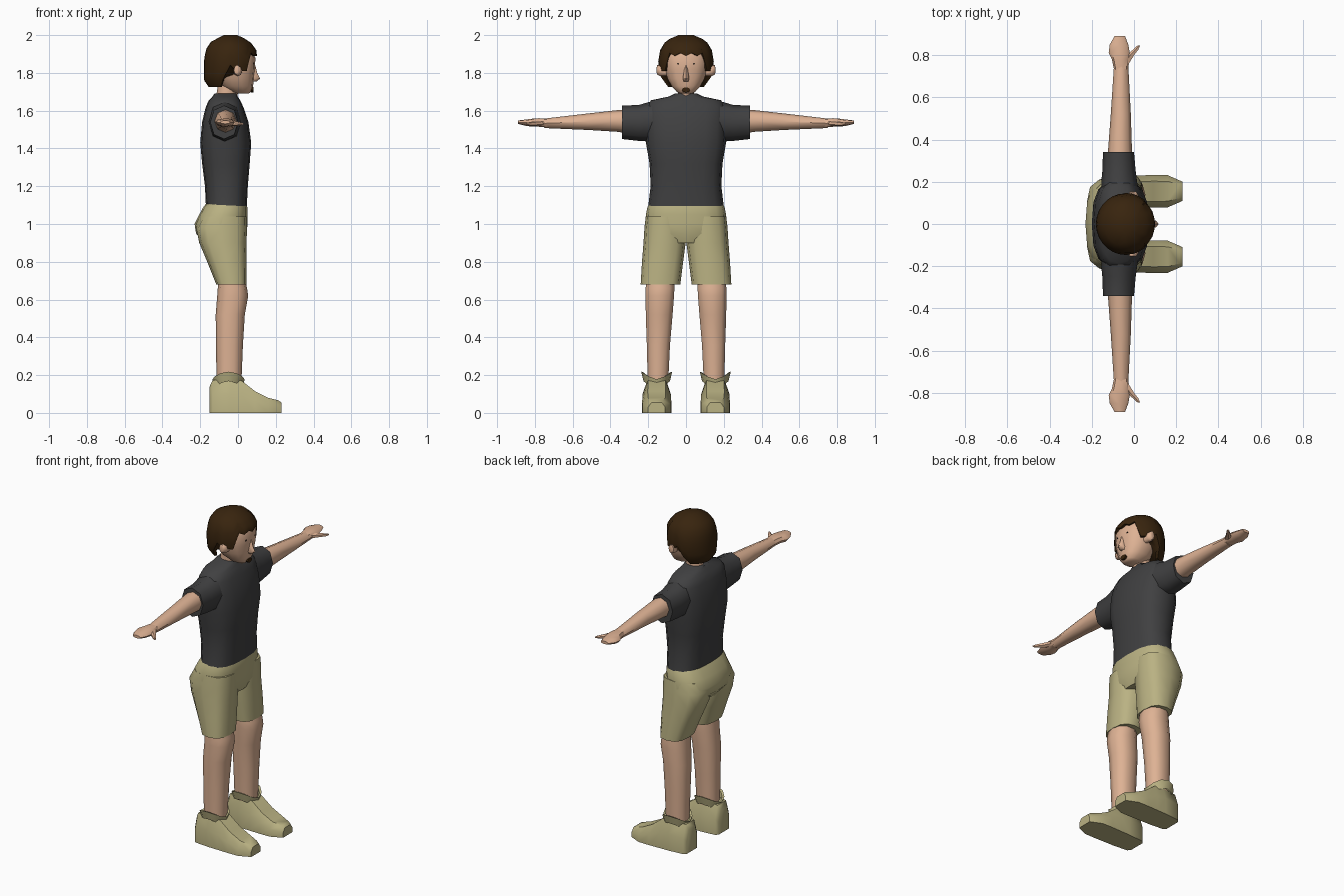
import bpy, bmesh, math
from mathutils import Vector


def material(name, r, g, b):
    m = bpy.data.materials.new(name)
    lin = [((c / 255 + 0.055) / 1.055) ** 2.4 for c in (r, g, b)]
    m.diffuse_color = (*lin, 1)
    return m


SKIN = material("skin", 222, 178, 148)
HAIR = material("dark brown hair", 56, 36, 14)
SHIRT = material("charcoal cloth", 64, 64, 65)
KHAKI = material("khaki", 186, 178, 131)
BLACK = material("black", 15, 12, 10)


def loft(name, rings, mat, caps=True, angle=50):
    """Skin a list of equal-length point rings."""
    bm = bmesh.new()
    vr = [[bm.verts.new(p) for p in r] for r in rings]
    n = len(vr[0])
    for a, b in zip(vr, vr[1:]):
        for i in range(n):
            j = (i + 1) % n
            bm.faces.new((a[i], a[j], b[j], b[i]))
    if caps:
        bm.faces.new(vr[0])
        bm.faces.new(vr[-1])
    bmesh.ops.recalc_face_normals(bm, faces=bm.faces)
    me = bpy.data.meshes.new(name)
    bm.to_mesh(me)
    bm.free()
    me.materials.append(mat)
    ob = bpy.data.objects.new(name, me)
    bpy.context.collection.objects.link(ob)
    bpy.ops.object.select_all(action='DESELECT')
    ob.select_set(True)
    bpy.context.view_layer.objects.active = ob
    bpy.ops.object.shade_smooth_by_angle(angle=math.radians(angle))
    return ob


def oval(u0, u1, v0, v1, n, p=1.0):
    """Oval (p=1) or boxy oval (p<1) filling a rectangle."""
    pts = []
    for i in range(n):
        a = 2 * math.pi * i / n
        c, s = math.cos(a), math.sin(a)
        c = math.copysign(abs(c) ** p, c) if abs(c) > 1e-6 else 0
        s = math.copysign(abs(s) ** p, s) if abs(s) > 1e-6 else 0
        pts.append(((u0 + u1) / 2 + c * (u1 - u0) / 2, (v0 + v1) / 2 + s * (v1 - v0) / 2))
    return pts


def upright(rows, n, p=1.0, s=1):
    """Rows of (z, x0, x1, y0, y1)."""
    return [[(x, s * y, z) for x, y in oval(x0, x1, y0, y1, n, p)] for z, x0, x1, y0, y1 in rows]


def centred(rows, n, p=1.0):
    """Rows of (z, x0, x1, half width)."""
    return upright([(z, a, b, -h, h) for z, a, b, h in rows], n, p)


def sideways(rows, n, s, p=1.0):
    """Rows of (y, x0, x1, z0, z1), with a corner at the top."""
    return [[(x, s * y, z) for z, x in oval(z0, z1, x0, x1, n, p)] for y, x0, x1, z0, z1 in rows]


# Torso of the shirt, neck
loft("shirt_body", centred([
    (1.095, -.17, .047, .20), (1.20, -.175, .052, .187), (1.32, -.19, .062, .193),
    (1.43, -.20, .07, .212), (1.54, -.19, .055, .215), (1.615, -.172, .03, .215),
    (1.655, -.155, .012, .185), (1.675, -.135, -.002, .09), (1.69, -.125, -.008, .06)], 16, .75), SHIRT)
loft("neck", centred([(1.62, -.12, -.01, .05), (1.70, -.112, 0, .045), (1.77, -.10, .02, .05)], 10), SKIN)

# Hips of the shorts
loft("shorts_hips", centred([
    (1.115, -.163, .04, .192), (1.09, -.183, .049, .204), (1.05, -.205, .05, .212),
    (1.0, -.23, .05, .217), (.95, -.222, .047, .214), (.90, -.18, .03, .14)], 16, .75), KHAKI)

for s, side in ((1, "left"), (-1, "right")):
    # Sleeve, arm, hand
    loft(side + "_sleeve", sideways([
        (.12, -.15, .02, 1.45, 1.655), (.20, -.155, .015, 1.437, 1.645),
        (.25, -.15, .008, 1.44, 1.63), (.34, -.147, 0, 1.45, 1.627)], 8, s, .9), SHIRT)
    loft(side + "_arm", sideways([
        (.28, -.13, -.005, 1.475, 1.61), (.36, -.122, -.01, 1.488, 1.603),
        (.52, -.11, -.015, 1.498, 1.585), (.75, -.095, -.027, 1.508, 1.558)], 8, s), SKIN)
    loft(side + "_hand", sideways([
        (.73, -.094, -.028, 1.51, 1.558), (.78, -.105, -.022, 1.515, 1.56),
        (.81, -.12, -.02, 1.515, 1.558), (.85, -.115, -.027, 1.52, 1.553),
        (.89, -.092, -.042, 1.53, 1.548)], 8, s, .8), SKIN)
    loft(side + "_thumb", sideways([
        (.755, -.06, -.025, 1.52, 1.55), (.80, -.04, .003, 1.518, 1.545),
        (.825, -.008, .022, 1.52, 1.54), (.845, .015, .03, 1.525, 1.535)], 6, s), SKIN)

    # Shorts leg, bare leg
    loft(side + "_shorts_leg", upright([
        (1.04, -.19, .045, .0, .213), (.98, -.222, .048, .0, .22), (.90, -.205, .045, .002, .225),
        (.80, -.163, .046, .015, .233), (.68, -.115, .045, .03, .24)], 12, .75, s), KHAKI)
    loft(side + "_leg", upright([
        (.72, -.10, .035, .06, .212), (.66, -.107, .048, .058, .217), (.62, -.11, .054, .06, .217),
        (.52, -.118, .036, .068, .216), (.36, -.117, .026, .082, .21),
        (.16, -.113, .018, .092, .205)], 10, .85, s), SKIN)

    # Shoe: sections from heel to toe
    shoe = []
    for x, w, h in [(-.15, .05, .14), (-.135, .066, .172), (-.04, .074, .185), (.02, .075, .17),
                    (.09, .077, .115), (.16, .076, .08), (.215, .052, .066), (.23, .045, .055)]:
        shoe.append([(x, s * (.155 + w * u), h * v) for u, v in
                     ((-1, 0), (-1, .55), (-.62, 1), (.62, 1), (1, .55), (1, 0))])
    loft(side + "_shoe", shoe, KHAKI)

    # Flared ankle collar, raised at the sides
    collar = []
    for grow, lift, inset in ((-.012, -.05, 0), (0, 0, 0), (-.012, -.004, 0), (-.02, -.05, 0)):
        ring = []
        for i in range(12):
            a = 2 * math.pi * i / 12
            z = .178 + .04 * abs(math.sin(a)) ** 1.5
            ring.append((-.05 + (.085 + grow) * math.cos(a),
                         s * (.155 + (.082 + grow) * math.sin(a)), z + lift))
        collar.append(ring)
    loft(side + "_shoe_collar", collar, KHAKI, caps=False)

    # Ear and eye
    loft(side + "_ear", sideways([
        (.10, -.02, .02, 1.785, 1.82), (.135, -.025, .022, 1.782, 1.838),
        (.152, -.022, .012, 1.79, 1.842), (.155, -.014, .004, 1.80, 1.832)], 8, s), SKIN)
    loft(side + "_eye", [[(x, s * (.042 + u), 1.848 + v) for u, v in oval(-.005, .005, -.005, .005, 6)]
                         for x in (.079, .086)], BLACK)

# Head
loft("head", centred([
    (1.69, 0, .055, .03), (1.70, -.04, .07, .05), (1.73, -.085, .08, .078), (1.77, -.105, .084, .10),
    (1.82, -.125, .09, .115), (1.88, -.14, .092, .122), (1.93, -.13, .07, .11),
    (1.96, -.09, .03, .07)], 14, .85), SKIN)

# Nose and chin beard
loft("nose", centred([
    (1.845, .06, .09, .008), (1.80, .06, .102, .014), (1.77, .06, .117, .02), (1.755, .06, .10, .014)], 6), SKIN)
loft("chin_beard", [[(x, u, 1.71 + v) for u, v in oval(-.022, .022, -.014, .014, 8)]
                    for x in (.068, .081)], HAIR)

# Hair: cap whose lower edge depends on the direction
PROFILE = [(2.0, -.075, -.005, .04), (1.985, -.115, .03, .08), (1.96, -.15, .068, .113),
           (1.92, -.172, .098, .137), (1.86, -.18, .102, .147), (1.80, -.181, .098, .143),
           (1.75, -.178, .08, .125), (1.72, -.15, .06, .10)]


def section(z):
    for a, b in zip(PROFILE, PROFILE[1:]):
        if z >= b[0]:
            t = (a[0] - z) / (a[0] - b[0])
            return [p + (q - p) * t for p, q in zip(a[1:], b[1:])]
    return PROFILE[-1][1:]


def hairline(i, deg):
    if deg < 50:
        return 1.905 if i % 2 else 1.89
    if deg < 78:
        return 1.81
    if deg < 95:
        return 1.84
    return 1.775 if deg < 110 else 1.725


N, ROWS = 28, 9
hair = []
for r in range(ROWS + 1):
    ring = []
    for i in range(N):
        a = 2 * math.pi * i / N
        low = hairline(i, math.degrees(min(a, 2 * math.pi - a)))
        k = min(r, ROWS - 1) / (ROWS - 1)
        z = 2.0 - (2.0 - low) * k
        x0, x1, h = section(z)
        f = .84 if r == ROWS else 1  # last row tucks under
        ring.append(((x0 + x1) / 2 + f * (x1 - x0) / 2 * math.cos(a), f * h * math.sin(a), z))
    hair.append(ring)
loft("hair", hair, HAIR)
